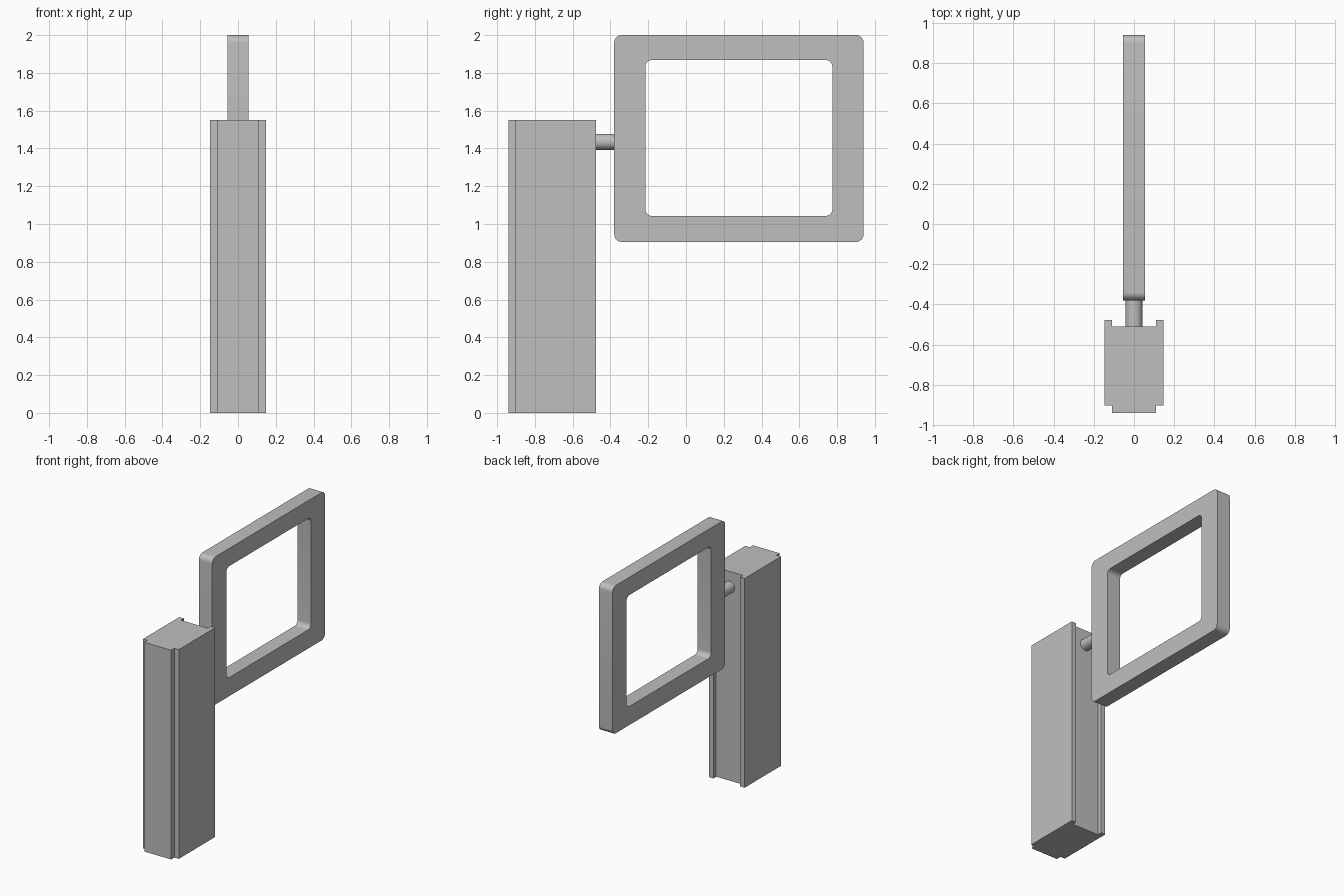
import bpy, bmesh
from math import radians, sin, cos, pi

old = bpy.data.objects.get("Cube")
if old:
    bpy.data.objects.remove(old, do_unlink=True)

grey = bpy.data.materials.new("light_grey")
grey.use_nodes = True
colour = (0.52, 0.52, 0.52, 1)
grey.diffuse_color = colour
grey.node_tree.nodes["Principled BSDF"].inputs["Base Color"].default_value = colour


def finish(name, bm):
    """Turn a bmesh into a shaded, coloured object."""
    bmesh.ops.recalc_face_normals(bm, faces=bm.faces)
    mesh = bpy.data.meshes.new(name)
    bm.to_mesh(mesh)
    bm.free()
    mesh.materials.append(grey)
    obj = bpy.data.objects.new(name, mesh)
    bpy.context.collection.objects.link(obj)
    bpy.ops.object.select_all(action="DESELECT")
    obj.select_set(True)
    bpy.context.view_layer.objects.active = obj
    bpy.ops.object.shade_smooth_by_angle(angle=radians(30))
    return obj


def rounded_rect(y0, y1, z0, z1, r, steps=8):
    """Outline of a rectangle with rounded corners, as (y, z) points."""
    centres = [(y1 - r, z1 - r), (y0 + r, z1 - r), (y0 + r, z0 + r), (y1 - r, z0 + r)]
    return [(cy + r * cos((q + i / steps) * pi / 2), cz + r * sin((q + i / steps) * pi / 2))
            for q, (cy, cz) in enumerate(centres) for i in range(steps + 1)]


# Post: a mirrored profile with a front tongue and a grooved back, pulled up
half = [(0.11, -0.94), (0.11, -0.902), (0.147, -0.902),
        (0.147, -0.477), (0.11, -0.477), (0.11, -0.511)]
profile = half + [(-x, y) for x, y in reversed(half)]
bm = bmesh.new()
base = bm.faces.new([bm.verts.new((x, y, 0)) for x, y in profile])
top = bmesh.ops.extrude_face_region(bm, geom=[base], use_keep_orig=True)["geom"]
bmesh.ops.translate(bm, vec=(0, 0, 1.55),
                    verts=[v for v in top if isinstance(v, bmesh.types.BMVert)])
finish("post", bm)

# Gate frame: outer and inner rounded outlines joined as a closed ring
depth = 0.055
outer = rounded_rect(-0.38, 0.94, 0.905, 2.0, 0.04)
inner = rounded_rect(-0.215, 0.775, 1.043, 1.868, 0.035)
bm = bmesh.new()
loops = [[bm.verts.new((x, y, z)) for y, z in outline]
         for x, outline in ((-depth, outer), (depth, outer), (depth, inner), (-depth, inner))]
n = len(outer)
for k in range(4):
    a, b = loops[k], loops[(k + 1) % 4]
    for i in range(n):
        j = (i + 1) % n
        bm.faces.new((a[i], a[j], b[j], b[i]))
finish("gate_frame", bm)

# Hinge shaft: round bar from the post groove to the frame
bpy.ops.mesh.primitive_cylinder_add(vertices=32, radius=0.042, depth=0.15,
                                    location=(0, -0.445, 1.435),
                                    rotation=(radians(90), 0, 0))
shaft = bpy.context.object
shaft.name = "hinge_shaft"
shaft.data.materials.append(grey)
bpy.ops.object.shade_smooth_by_angle(angle=radians(30))
